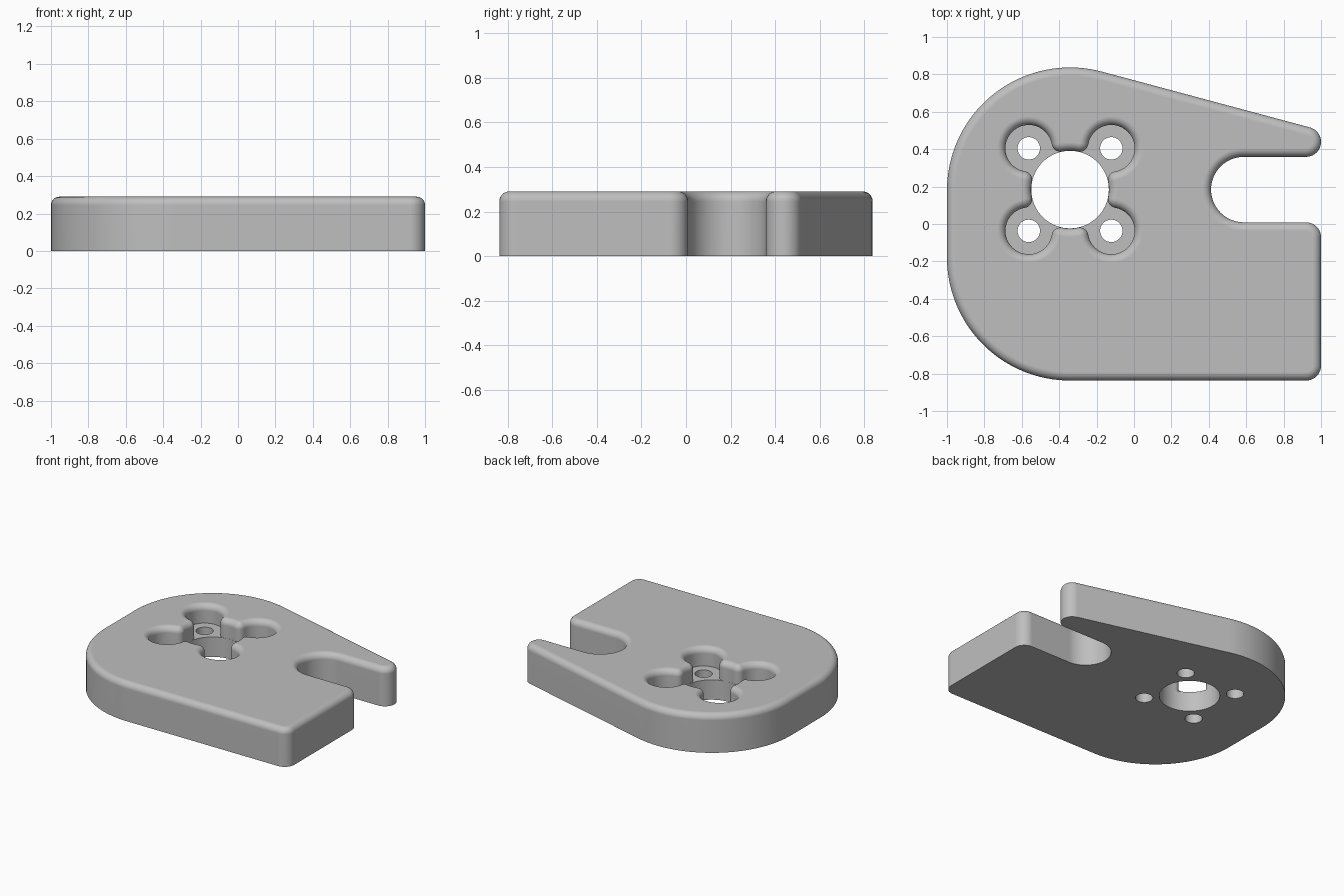
import bpy, bmesh
from math import sin, cos, radians, degrees, atan2, sqrt

if "Cube" in bpy.data.objects:
    bpy.data.objects.remove(bpy.data.objects["Cube"])

HEIGHT, FLOOR, ROUND = 0.29, 0.15, 0.045
HUB_X, HUB_Y = -0.342, 0.184
HUB_R, SCREW_R, POCKET_R, BLEND_R = 0.208, 0.06, 0.125, 0.046
SCREW_DIST = 0.312
STEPS = 7

grey = bpy.data.materials.new("plain grey")
grey.use_nodes = True
grey.diffuse_color = (0.52, 0.52, 0.52, 1)
grey.node_tree.nodes["Principled BSDF"].inputs["Base Color"].default_value = (0.52, 0.52, 0.52, 1)


def arc(x, y, r, a0, a1, n):
    angles = [radians(a0 + (a1 - a0) * i / n) for i in range(n + 1)]
    return [(x + r * cos(a), y + r * sin(a)) for a in angles]


def loft(name, rings):
    """Closed solid through stacked rings, each given as (points, height)."""
    bm = bmesh.new()
    loops = [[bm.verts.new((x, y, z)) for x, y in pts] for pts, z in rings]
    for low, high in zip(loops, loops[1:]):
        for i in range(len(low)):
            bm.faces.new((low[i - 1], low[i], high[i], high[i - 1]))
    bm.faces.new(loops[0][::-1])
    bm.faces.new(loops[-1])
    bmesh.ops.remove_doubles(bm, verts=bm.verts[:], dist=1e-5)
    bmesh.ops.recalc_face_normals(bm, faces=bm.faces[:])
    mesh = bpy.data.meshes.new(name)
    bm.to_mesh(mesh)
    bm.free()
    mesh.materials.append(grey)
    obj = bpy.data.objects.new(name, mesh)
    bpy.context.collection.objects.link(obj)
    return obj


def plate_outline(d):
    """Outer edge of the plate with its side slot, moved inward by d."""
    return (arc(0.92, -0.757, 0.08 - d, -90, 0, 10)
            + arc(0.92, -0.071, 0.08 - d, 0, 90, 10)
            + arc(0.587, HUB_Y, 0.175 + d, 270, 90, 32)
            + arc(0.92, HUB_Y + 0.255, 0.08 - d, -90, 74.9, 18)
            + arc(HUB_X, 0.179, 0.658 - d, 74.9, 180, 36)
            + arc(HUB_X, -0.179, 0.658 - d, 180, 270, 32))


def pocket_outline(d):
    """Four screw recesses blended into the hub hole, moved outward by d."""
    near, far = HUB_R + BLEND_R, POCKET_R + BLEND_R
    a = (SCREW_DIST ** 2 + near ** 2 - far ** 2) / (2 * SCREW_DIST)
    h = sqrt(near ** 2 - a ** 2)
    alpha = degrees(atan2(h, a))
    beta = degrees(atan2(h, SCREW_DIST - a))
    points = []
    for turn in (45, 135, 225, 315):
        lobe = (arc(a, -h, BLEND_R - d, 180 - alpha, beta, 8)
                + arc(SCREW_DIST, 0, POCKET_R + d, beta - 180, 180 - beta, 32)
                + arc(a, h, BLEND_R - d, -beta, alpha - 180, 8)
                + arc(0, 0, HUB_R + d, alpha, 90 - alpha, 6))
        c, s = cos(radians(turn)), sin(radians(turn))
        points += [(HUB_X + x * c - y * s, HUB_Y + x * s + y * c) for x, y in lobe]
    return points


def rounded_rings(outline):
    """Rings of a quarter-round along the top edge."""
    angles = [radians(90 * i / STEPS) for i in range(STEPS + 1)]
    return [(outline(ROUND * (1 - cos(t))), HEIGHT - ROUND + ROUND * sin(t)) for t in angles]


def through_hole(name, x, y, r, n):
    pts = arc(x, y, r, 0, 360 - 360 / n, n - 1)
    return loft(name, [(pts, -0.1), (pts, HEIGHT + 0.1)])


# Plate body
plate = loft("mounting_plate", [(plate_outline(0), 0)] + rounded_rings(plate_outline))

# Cutters for the recess, hub hole and screw holes
cutters = [
    loft("recess_cutter", [(pocket_outline(0), FLOOR)] + rounded_rings(pocket_outline)
         + [(pocket_outline(ROUND), HEIGHT + 0.05)]),
    through_hole("hub_cutter", HUB_X, HUB_Y, HUB_R - 0.0007, 72)]
for turn in (45, 135, 225, 315):
    cutters.append(through_hole("screw_cutter", HUB_X + SCREW_DIST * cos(radians(turn)),
                                HUB_Y + SCREW_DIST * sin(radians(turn)), SCREW_R, 32))

bpy.ops.object.select_all(action='DESELECT')
plate.select_set(True)
bpy.context.view_layer.objects.active = plate
for cutter in cutters:
    cutter.hide_render = True
    mod = plate.modifiers.new("cut", 'BOOLEAN')
    mod.operation = 'DIFFERENCE'
    mod.solver = 'EXACT'
    mod.object = cutter
    bpy.ops.object.modifier_apply(modifier=mod.name)
    bpy.data.objects.remove(cutter)

# Smooth walls and rounded edges, flat faces kept flat
bpy.ops.object.shade_smooth_by_angle(angle=radians(30))
weighted = plate.modifiers.new("weighted normals", 'WEIGHTED_NORMAL')
weighted.keep_sharp = True
